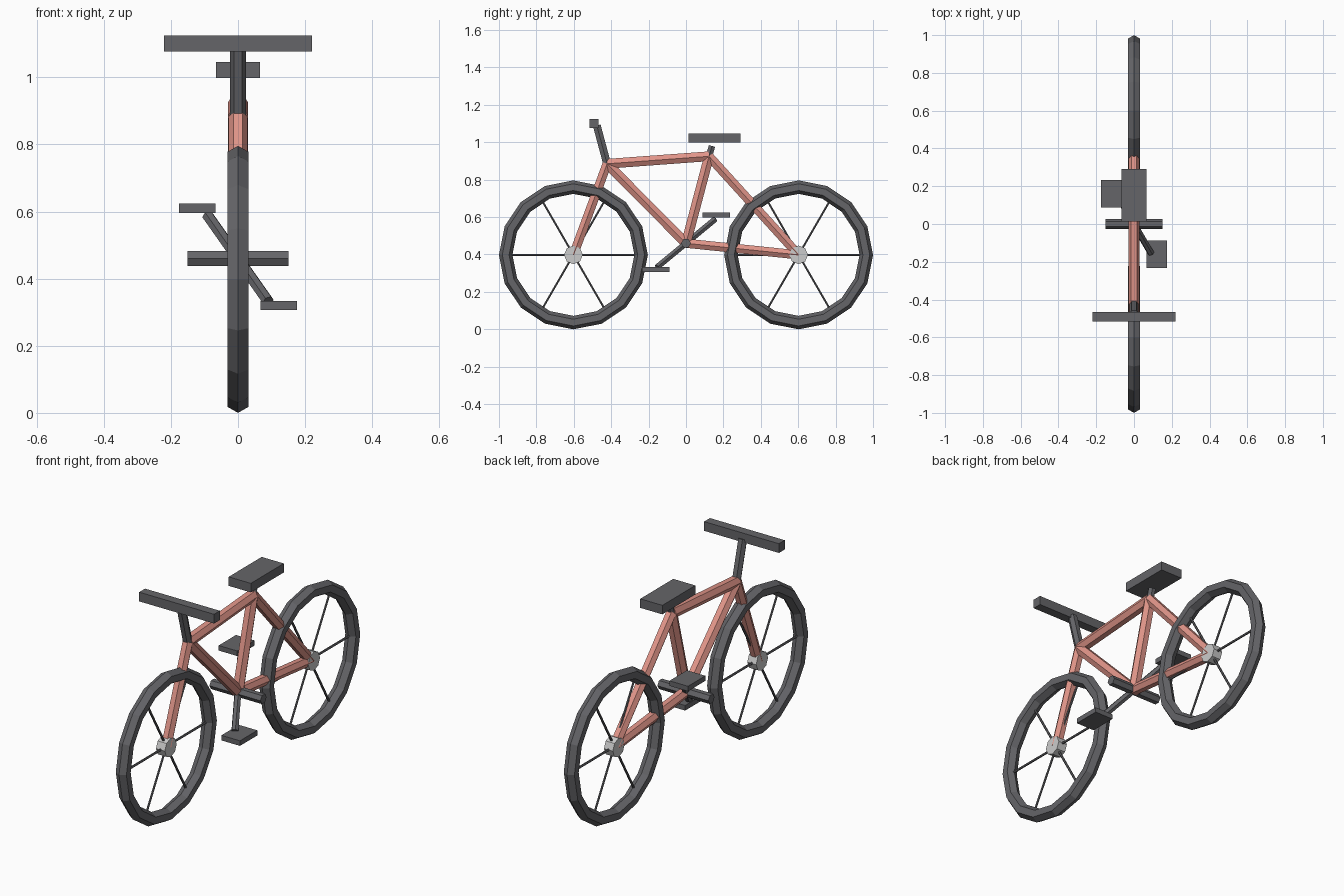
import bpy, bmesh
from math import sin, cos, pi
from mathutils import Vector, Matrix

if "Cube" in bpy.data.objects:
    bpy.data.objects.remove(bpy.data.objects["Cube"])


def material(name, color):
    m = bpy.data.materials.new(name)
    m.diffuse_color = (*color, 1)
    m.use_nodes = True
    m.node_tree.nodes["Principled BSDF"].inputs["Base Color"].default_value = m.diffuse_color
    return m


PINK = material("frame_paint", (0.75, 0.30, 0.25))
DARK = material("dark_grey", (0.13, 0.13, 0.14))


def finish(name, bm, mat=None):
    bmesh.ops.recalc_face_normals(bm, faces=bm.faces)
    mesh = bpy.data.meshes.new(name)
    bm.to_mesh(mesh)
    bm.free()
    if mat:
        mesh.materials.append(mat)
    ob = bpy.data.objects.new(name, mesh)
    bpy.context.collection.objects.link(ob)
    return ob


def add_rod(bm, a, b, r, sides=6, ref=(1, 0, 0)):
    """Prism from a to b with one corner turned towards ref."""
    a, b = Vector(a), Vector(b)
    z = (b - a).normalized()
    y = Vector(ref)
    y = (y - z * y.dot(z)).normalized()
    x = y.cross(z)
    m = Matrix((x, y, z)).transposed().to_4x4()
    m.translation = (a + b) / 2
    bmesh.ops.create_cone(bm, cap_ends=True, segments=sides, radius1=r,
                          radius2=r, depth=(b - a).length, matrix=m)


def rod(name, a, b, r, mat=None, sides=6, ref=(1, 0, 0)):
    bm = bmesh.new()
    add_rod(bm, a, b, r, sides, ref)
    return finish(name, bm, mat)


def box(name, center, size, mat):
    bm = bmesh.new()
    bmesh.ops.create_cube(bm, size=1, matrix=Matrix.Translation(center)
                          @ Matrix.Diagonal((*size, 1)))
    return finish(name, bm, mat)


def tyre(name, center, major, minor, n=16, k=6):
    bm = bmesh.new()
    rings = []
    for i in range(n):
        a = 2 * pi * i / n
        ring = []
        for j in range(k):
            b = 2 * pi * j / k
            r = major + minor * cos(b)
            ring.append(bm.verts.new(center + Vector((minor * sin(b), r * cos(a), r * sin(a)))))
        rings.append(ring)
    for i in range(n):
        p, q = rings[i], rings[(i + 1) % n]
        for j in range(k):
            l = (j + 1) % k
            bm.faces.new((p[j], p[l], q[l], q[j]))
    return finish(name, bm, DARK)


# Key points of the frame
front = Vector((0, -0.602, 0.398))
rear = Vector((0, 0.602, 0.398))
head = Vector((0, -0.422, 0.885))
seat_top = Vector((0, 0.123, 0.925))
crank_c = Vector((0, 0, 0.46))

# Wheels: tyre, hub and three through-spokes
for label, c in (("front", front), ("rear", rear)):
    tyre(label + "_tyre", c, 0.362, 0.036)
    hx = Vector((0.026, 0, 0))
    rod(label + "_hub", c - hx, c + hx, 0.05, None, 8, (0, 0, 1))
    bm = bmesh.new()
    for i in range(3):
        d = Vector((0, cos(i * pi / 3), sin(i * pi / 3))) * 0.345
        add_rod(bm, c - d, c + d, 0.006)
    finish(label + "_spokes", bm, DARK)

# Frame tubes
for name, a, b, r in (("fork", head, front, 0.028),
                      ("top_tube", head, seat_top, 0.03),
                      ("down_tube", head, crank_c, 0.03),
                      ("seat_tube", seat_top, crank_c, 0.03),
                      ("chain_stay", crank_c, rear, 0.028),
                      ("seat_stay", seat_top, rear, 0.028)):
    rod(name, a, b, r, PINK)

# Handlebar and seat with their posts
rod("stem", head, (0, -0.477, 1.09), 0.024, DARK)
box("handlebar", (0, -0.491, 1.101), (0.44, 0.049, 0.049), DARK)
rod("seat_post", seat_top, (0, 0.139, 0.98), 0.02, DARK)
box("seat", (0, 0.153, 1.022), (0.13, 0.277, 0.048), DARK)

# Axle, crank arms and pedals
rod("crank_axle", (-0.15, 0, 0.46), (0.15, 0, 0.46), 0.026, DARK, 6, (0, 1, 0))
for label, s in (("left", -1), ("right", 1)):
    rod(label + "_crank", crank_c, crank_c + s * Vector((0.09, -0.155, -0.128)), 0.018, DARK)
    box(label + "_pedal", (s * 0.121, s * -0.161, 0.465 - s * 0.145),
        (0.109, 0.146, 0.027), DARK)
